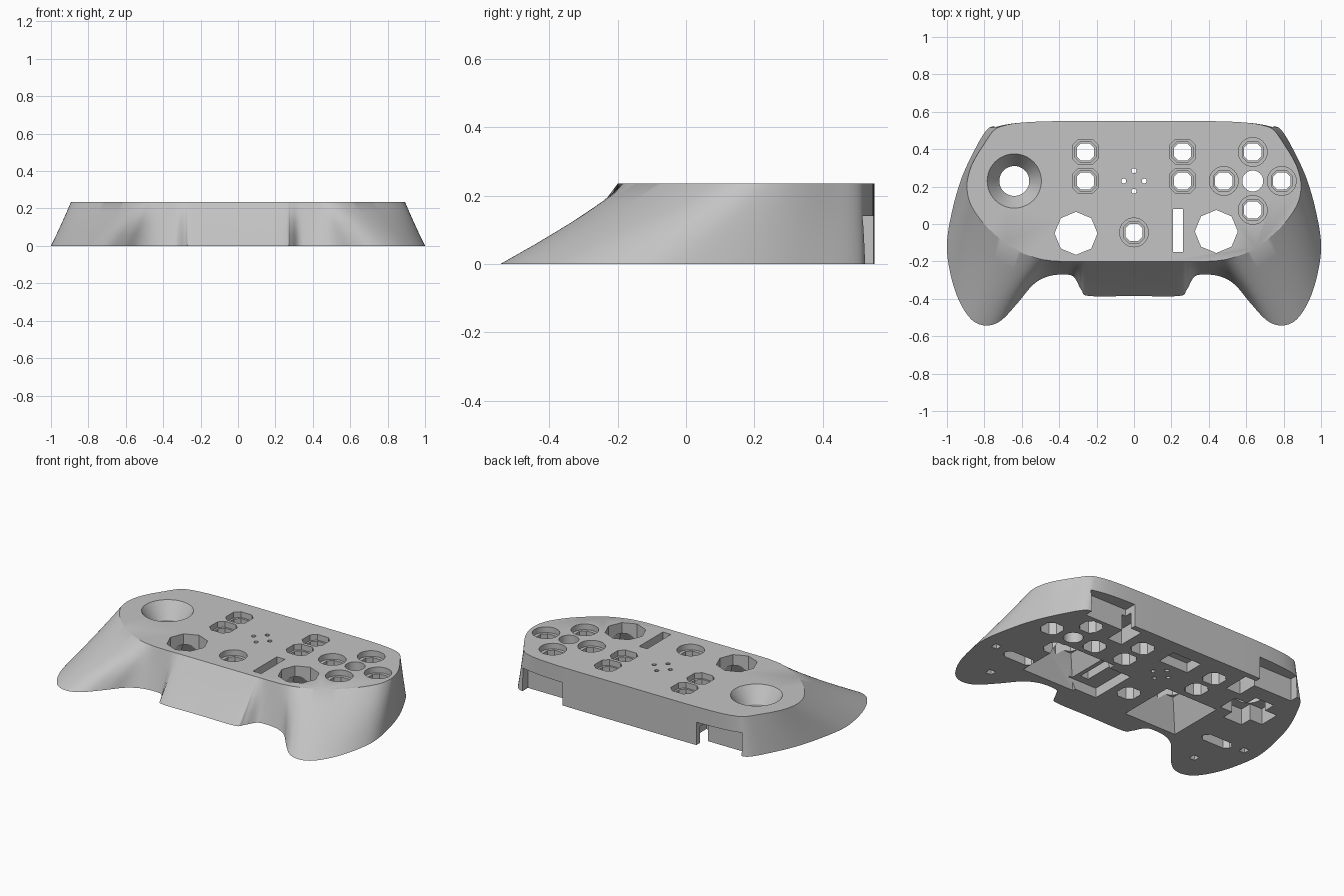
import bpy
import bmesh
from math import sin, cos, pi
from mathutils import Vector

HEIGHT = 0.235
STEPS = 5

default = bpy.data.objects.get("Cube")
if default:
    bpy.data.objects.remove(default)

# Single grey plastic
grey = bpy.data.materials.new("grey_plastic")
grey.use_nodes = True
grey.diffuse_color = (0.55, 0.55, 0.55, 1)
grey.node_tree.nodes["Principled BSDF"].inputs["Base Color"].default_value = grey.diffuse_color


def make_object(name, bm):
    bmesh.ops.recalc_face_normals(bm, faces=bm.faces)
    mesh = bpy.data.meshes.new(name)
    bm.to_mesh(mesh)
    bm.free()
    mesh.materials.append(grey)
    obj = bpy.data.objects.new(name, mesh)
    bpy.context.collection.objects.link(obj)
    return obj


def loft(name, rings):
    """Closed solid through rings of equal point count."""
    bm = bmesh.new()
    loops = [[bm.verts.new(p) for p in ring] for ring in rings]
    count = len(loops[0])
    for low, high in zip(loops, loops[1:]):
        for i in range(count):
            j = (i + 1) % count
            bm.faces.new((low[i], low[j], high[j], high[i]))
    bm.faces.new(loops[0][::-1])
    bm.faces.new(loops[-1])
    return make_object(name, bm)


def smooth_loop(keys):
    """Closed spline through the keys."""
    out = []
    n = len(keys)
    for i in range(n):
        a, b, c, d = (keys[(i + k) % n] for k in (-1, 0, 1, 2))
        for s in range(STEPS):
            t = s / STEPS
            out.append(0.5 * (2 * b + (c - a) * t + (2 * a - 5 * b + 4 * c - d) * t * t
                              + (3 * b - a - 3 * c + d) * t ** 3))
    return out


# Shell: half outline, base x y paired with top x y
half = [
    (0, .55, 0, .55), (.4, .55, .4, .55), (.6, .542, .6, .542),
    (.74, .525, .7, .525), (.79, .5, .75, .5), (.85, .4, .8, .43),
    (.92, .25, .85, .35), (.97, .08, .88, .28), (1, -.1, .893, .2),
    (.985, -.25, .875, .11), (.94, -.4, .81, .01), (.87, -.51, .71, -.085),
    (.79, -.543, .62, -.145), (.71, -.515, .55, -.173), (.62, -.42, .5, -.188),
    (.54, -.325, .46, -.194), (.46, -.28, .43, -.198), (.37, -.27, .37, -.2),
    (.32, -.285, .32, -.2), (.28, -.355, .28, -.2), (.24, -.385, .24, -.2),
    (0, -.385, 0, -.2),
]
keys = [Vector(k) for k in half]
keys += [Vector((-k[0], k[1], -k[2], k[3])) for k in half[-2:0:-1]]
outline = smooth_loop(keys)
levels = [(0, 0), (.06, .27), (.12, .53), (.18, .78), (HEIGHT, 1)]
shell = loft("controller_shell", [
    [(p[0] + (p[2] - p[0]) * f, p[1] + (p[3] - p[1]) * f, z) for p in outline]
    for z, f in levels])


# Cutting helpers
def cut(rings):
    cutter = loft("cutter", rings)
    cutter.hide_render = True
    mod = shell.modifiers.new("cut", 'BOOLEAN')
    mod.operation = 'DIFFERENCE'
    mod.solver = 'EXACT'
    mod.object = cutter
    bpy.context.view_layer.objects.active = shell
    bpy.ops.object.modifier_apply(modifier=mod.name)
    bpy.data.objects.remove(cutter)


def round_cut(x, y, z0, z1, r0, r1=None, sides=32):
    r1 = r0 if r1 is None else r1
    cut([[(x + r * cos(2 * pi * i / sides), y + r * sin(2 * pi * i / sides), z)
          for i in range(sides)] for z, r in ((z0, r0), (z1, r1))])


def box_cut(x, y, z0, z1, w, h, chamfer=0, taper=1):
    a, b, c = w / 2, h / 2, chamfer
    if c:
        pts = [(a, c - b), (a, b - c), (a - c, b), (c - a, b),
               (-a, b - c), (-a, c - b), (c - a, -b), (a - c, -b)]
    else:
        pts = [(a, -b), (a, b), (-a, b), (-a, -b)]
    cut([[(x + px * s, y + py * s, z) for px, py in pts]
         for z, s in ((z0, 1), (z1, taper))])


LOW, HIGH = -0.05, 0.3

# Stepped button wells: round rims for the face cluster, square rims elsewhere
face_buttons = [(.635, .385), (.48, .23), (.79, .23), (.635, .075), (0, -.045)]
square_buttons = [(sx * .26, y) for sx in (-1, 1) for y in (.385, .23)]
for x, y in face_buttons + square_buttons:
    if (x, y) in face_buttons:
        round_cut(x, y, .2, HIGH, .077)
    else:
        box_cut(x, y, .2, HIGH, .135, .135, .03)
    box_cut(x, y, .165, HIGH, .112, .112, .028)
    box_cut(x, y, LOW, HIGH, .092, .092, .023)
    box_cut(x, y, LOW, .1, .12, .12, .03)
round_cut(.635, .23, LOW, HIGH, .056)

# Speaker holes
for x, y in ((0, .285), (0, .175), (.055, .23), (-.055, .23)):
    round_cut(x, y, LOW, HIGH, .013, sides=12)

# Thumbstick dish with its cross-shaped socket below
round_cut(-.64, .23, .14, .26, .08, .162, sides=48)
round_cut(-.64, .23, LOW, HIGH, .08, sides=48)
box_cut(-.64, .23, LOW, .1, .3, .13)
box_cut(-.64, .23, LOW, .1, .13, .28)

# Touchpad openings with tapered pockets below, and the slider slot
for x, y in ((.44, -.04), (-.31, -.05)):
    round_cut(x, y, LOW, HIGH, .115, sides=8)
    box_cut(x, y, -.03, .17, .39, .39, taper=.5)
box_cut(.235, -.035, LOW, HIGH, .055, .23)
box_cut(.21, -.05, LOW, .06, .2, .3)

# Shallow chip recess under the speaker
box_cut(0, .4, LOW, .06, .2, .12)

# Rear bumper notches and the grip recesses, on both sides
for s in (-1, 1):
    box_cut(s * .6, .57, LOW, .14, .29, .2)
    box_cut(s * .43, .43, LOW, .1, .1, .17)
    box_cut(s * .72, -.14, LOW, .06, .2, .07, .025)
    box_cut(s * .9, -.12, LOW, .04, .04, .04)
    box_cut(s * .74, -.36, LOW, .04, .04, .04)

# Smooth sides with crisp rims
bpy.ops.object.select_all(action='DESELECT')
shell.select_set(True)
bpy.context.view_layer.objects.active = shell
bpy.ops.object.shade_smooth_by_angle(angle=pi / 6)
